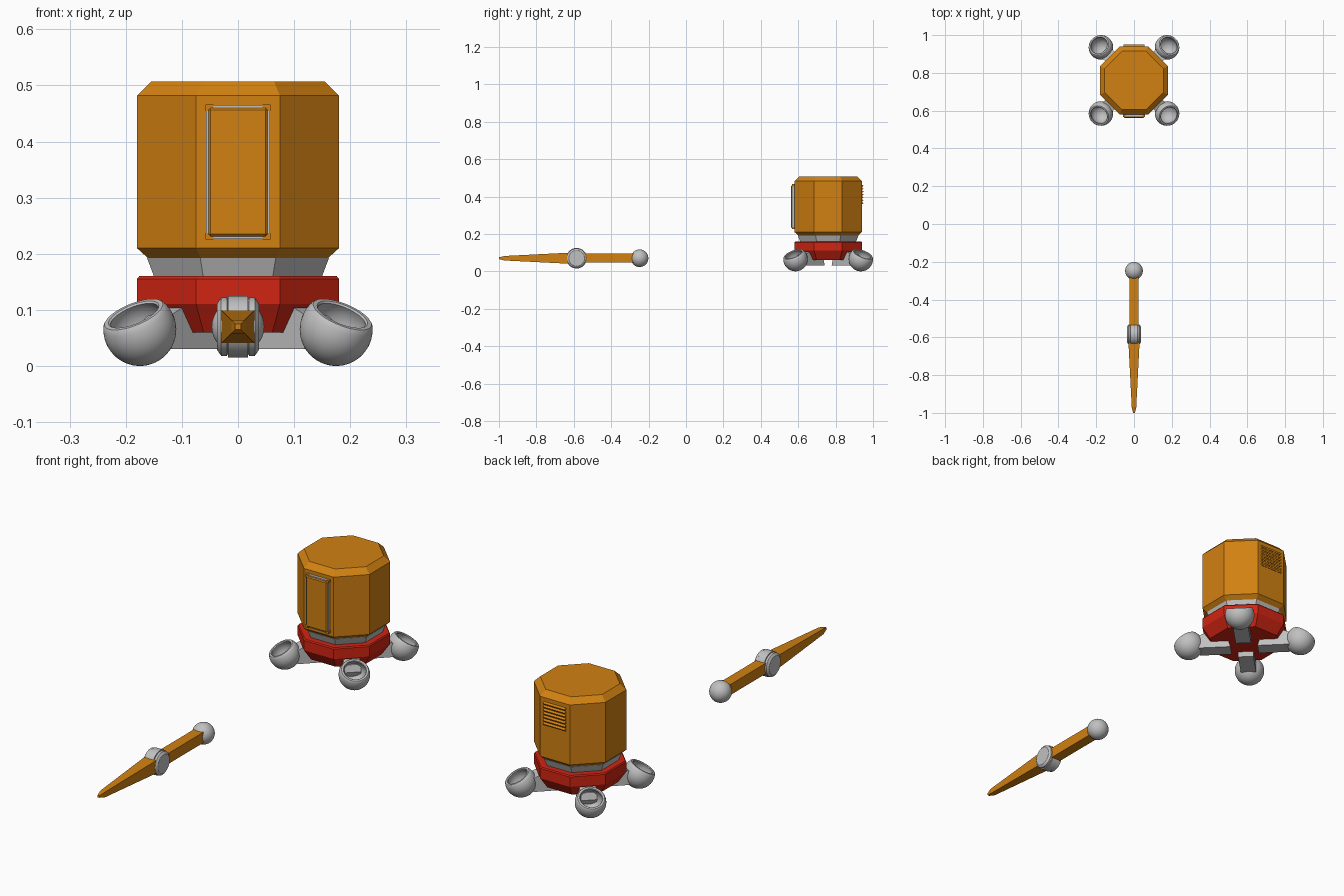
import bpy, bmesh
from math import pi, cos, sin, radians, sqrt, asin
from mathutils import Matrix, Vector

cube = bpy.data.objects.get("Cube")
if cube:
    bpy.data.objects.remove(cube, do_unlink=True)


def material(name, rgb):
    m = bpy.data.materials.new(name)
    m.use_nodes = True
    m.diffuse_color = (*rgb, 1)
    m.node_tree.nodes["Principled BSDF"].inputs["Base Color"].default_value = (*rgb, 1)
    return m


ORANGE = material("amber_paint", (0.64, 0.22, 0.006))
GREY = material("light_grey_metal", (0.53, 0.53, 0.53))
RED = material("red_paint", (0.64, 0.018, 0.006))


def finish(name, bm, mat, smooth=False):
    bmesh.ops.remove_doubles(bm, verts=bm.verts, dist=0.00005)
    bmesh.ops.recalc_face_normals(bm, faces=bm.faces)
    me = bpy.data.meshes.new(name)
    bm.to_mesh(me)
    bm.free()
    me.materials.append(mat)
    ob = bpy.data.objects.new(name, me)
    bpy.context.collection.objects.link(ob)
    if smooth:
        bpy.ops.object.select_all(action="DESELECT")
        ob.select_set(True)
        bpy.context.view_layer.objects.active = ob
        bpy.ops.object.shade_smooth_by_angle(angle=radians(35))
    return ob


def lathe(name, profile, sides, mat, matrix, flats=False, smooth=False):
    """Revolve (radius, height) points; flats=True reads radius as distance to a flat side."""
    bm = bmesh.new()
    grow = 1 / cos(pi / sides) if flats else 1
    rings = []
    for r, z in profile:
        ring = []
        for i in range(sides):
            a = 2 * pi * (i + 0.5) / sides
            ring.append(bm.verts.new(matrix @ Vector((r * grow * cos(a), r * grow * sin(a), z))))
        rings.append(ring)
    for lo, hi in zip(rings, rings[1:]):
        for i in range(sides):
            j = (i + 1) % sides
            bm.faces.new((lo[i], lo[j], hi[j], hi[i]))
    if profile[0][0] > 0:
        bm.faces.new(rings[0])
    if profile[-1][0] > 0:
        bm.faces.new(rings[-1])
    return finish(name, bm, mat, smooth)


def box(name, x, y, z, mat, bevel=0.0, tilt=0.0):
    bm = bmesh.new()
    size = Vector((x[1] - x[0], y[1] - y[0], z[1] - z[0]))
    mid = Vector((x[0] + x[1], y[0] + y[1], z[0] + z[1])) / 2
    m = Matrix.Translation(mid) @ Matrix.Rotation(tilt, 4, "X") @ Matrix.Diagonal((*size, 1))
    bmesh.ops.create_cube(bm, size=1, matrix=m)
    if bevel:
        bmesh.ops.bevel(bm, geom=bm.edges[:], offset=bevel, segments=1, affect="EDGES")
    return finish(name, bm, mat)


# Octagonal cabin, neck and base
CY = 0.76
centre = Matrix.Translation((0, CY, 0))
lathe("cabin", [(0.158, 0.19), (0.18, 0.21), (0.18, 0.482), (0.155, 0.507)], 8, ORANGE, centre, True)
lathe("neck", [(0.148, 0.155), (0.162, 0.192)], 8, GREY, centre, True)
lathe("base", [(0.148, 0.06), (0.18, 0.11), (0.18, 0.155), (0.176, 0.16)], 8, RED, centre, True)

# Door with pale frame, corner blocks and handle
front = CY - 0.18
box("door_frame", (-0.057, 0.057), (front - 0.012, front + 0.005), (0.226, 0.465), GREY)
box("door", (-0.053, 0.053), (front - 0.018, front), (0.231, 0.46), ORANGE, 0.004)
for side, sx in (("right", -1), ("left", 1)):
    for level, z in (("lower", 0.231), ("upper", 0.46)):
        xs = sorted((sx * 0.044, sx * 0.058))
        box(f"door_corner_{level}_{side}", xs, (front - 0.014, front + 0.002),
            (z - 0.006, z + 0.006), ORANGE)

# Louvred vent on the back
back = CY + 0.18
for i in range(7):
    z = 0.365 + i * 0.0155
    box(f"vent_slat_{i + 1}", (-0.055, 0.055), (back - 0.004, back + 0.008),
        (z - 0.004, z + 0.004), ORANGE, tilt=radians(-30))


# Four radial arms, each carrying a tilted hollow cup
def arc(radius, start, end, steps):
    return [(radius * cos(start + (end - start) * k / steps),
             radius * sin(start + (end - start) * k / steps)) for k in range(steps + 1)]


R, INNER, RIM = 0.065, 0.053, 0.028
outer = arc(R, -pi / 2, asin(RIM / R), 18)
inner = arc(INNER, asin(RIM / INNER), -pi / 2, 16)
outer[0] = inner[-1] = (0, 0)
outer[0], inner[-1] = (0, -R), (0, -INNER)
lip = [(outer[-1][0] - 0.003, RIM + 0.003), (inner[0][0] + 0.003, RIM + 0.003)]
cup_profile = outer + lip + inner

arm_side = [(0.06, 0.03), (0.20, 0.03), (0.215, 0.06), (0.205, 0.09), (0.17, 0.106), (0.08, 0.106)]
HALF = 0.034
for name, quarter in (("back_left", 0), ("back_right", 1), ("front_right", 2), ("front_left", 3)):
    turn = centre @ Matrix.Rotation(pi / 4 + quarter * pi / 2, 4, "Z")
    bm = bmesh.new()
    a, b = ([bm.verts.new(turn @ Vector((r, w, z))) for r, z in arm_side] for w in (-HALF, HALF))
    bm.faces.new(a)
    bm.faces.new(b)
    for i in range(len(a)):
        j = (i + 1) % len(a)
        bm.faces.new((a[i], a[j], b[j], b[i]))
    finish(f"arm_{name}", bm, GREY)
    place = turn @ Matrix.Translation((0.175 * sqrt(2), 0, R)) @ Matrix.Rotation(radians(30), 4, "Y")
    lathe(f"cup_{name}", cup_profile, 40, GREY, place, smooth=True)

# Separate jointed leg lying in front, running along y
LZ, JOINT, BALL = 0.07, -0.585, -0.248
along = Matrix.Translation((0, JOINT, LZ)) @ Matrix.Rotation(pi / 2, 4, "X")
lathe("upper_leg", [(0.024, BALL - JOINT), (0.024, 0)][::-1], 4, ORANGE,
      Matrix.Translation((0, JOINT, LZ)) @ Matrix.Rotation(-pi / 2, 4, "X"), True)
lathe("lower_leg", [(0.029, 0), (0.029, 0.05), (0.012, 0.385), (0.005, 0.415)], 4, ORANGE, along, True)
ball = arc(0.047, -pi / 2, pi / 2, 24)
ball[0], ball[-1] = (0, -0.047), (0, 0.047)
lathe("hip_ball", ball, 40, GREY, Matrix.Translation((0, BALL, LZ)), smooth=True)

# Knee hinge: central barrel with a bevelled disc on each side
across = Matrix.Translation((0, JOINT, LZ)) @ Matrix.Rotation(pi / 2, 4, "Y")
lathe("knee_barrel", [(0.055, -0.018), (0.055, 0.018)], 40, GREY, across, smooth=True)
for side, sx in (("left", 1), ("right", -1)):
    disc = [(0.047, 0.016), (0.052, 0.020), (0.052, 0.030), (0.042, 0.037)]
    lathe(f"knee_disc_{side}", [(r, sx * h) for r, h in disc], 40, GREY, across, smooth=True)
